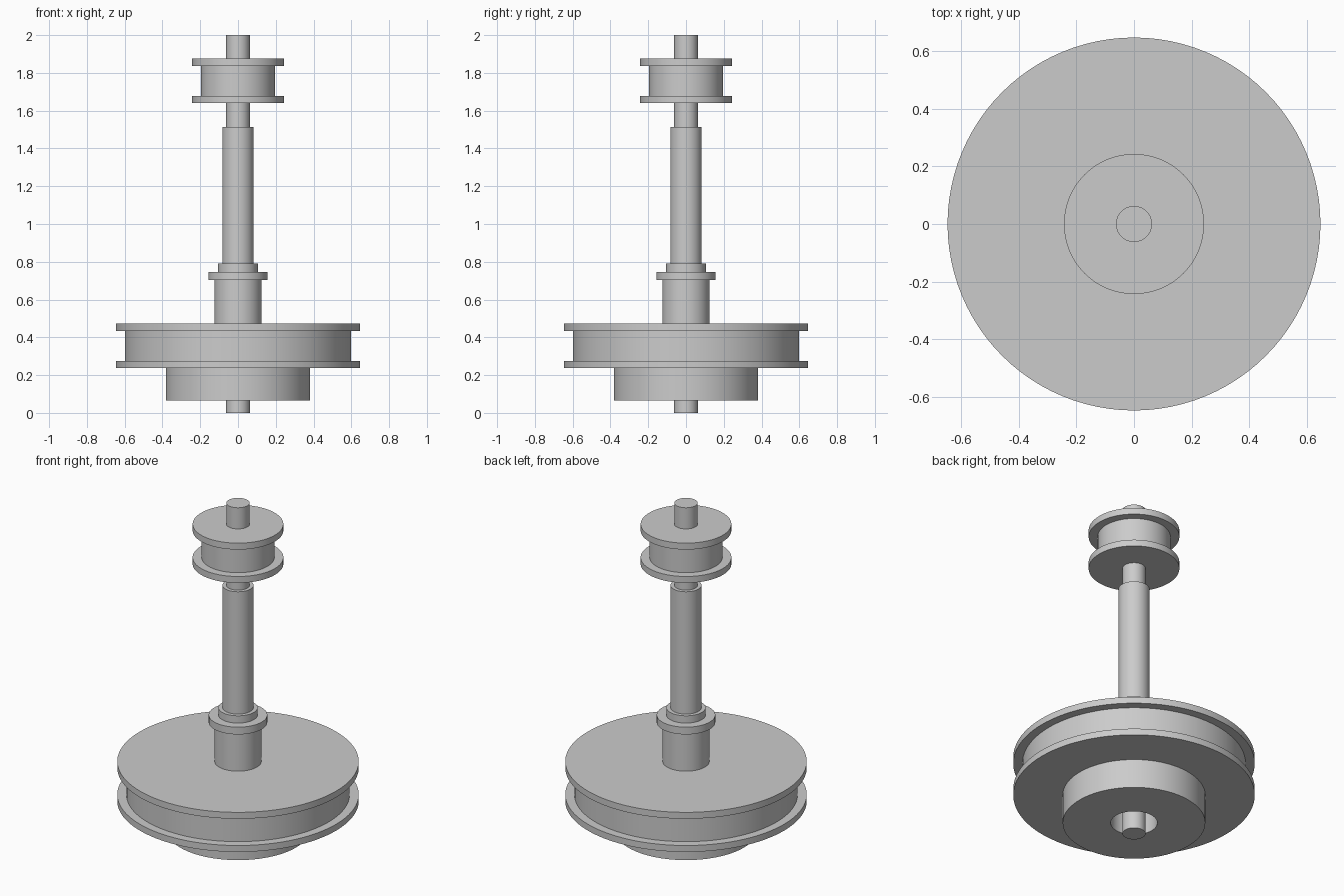
import bpy, bmesh, math

cube = bpy.data.objects.get("Cube")
if cube:
    bpy.data.objects.remove(cube, do_unlink=True)

SEGMENTS = 96

# One plain grey metal for the whole assembly
metal = bpy.data.materials.new("grey_metal")
metal.use_nodes = True
GREY = (0.6, 0.6, 0.6, 1.0)
metal.diffuse_color = GREY
metal.node_tree.nodes["Principled BSDF"].inputs["Base Color"].default_value = GREY


def lathe(name, profile):
    """Revolve a closed (radius, height) outline around the z axis."""
    bm = bmesh.new()
    verts = [bm.verts.new((r, 0, z)) for r, z in profile]
    edges = [bm.edges.new((a, b)) for a, b in zip(verts, verts[1:] + verts[:1])]
    bmesh.ops.spin(bm, geom=verts + edges, cent=(0, 0, 0), axis=(0, 0, 1),
                   angle=math.tau, steps=SEGMENTS, use_merge=False)
    bmesh.ops.remove_doubles(bm, verts=bm.verts, dist=1e-5)
    # Drop the part of the outline that lies on the axis
    on_axis = [e for e in bm.edges if not e.link_faces]
    bmesh.ops.delete(bm, geom=on_axis, context='EDGES')
    bmesh.ops.recalc_face_normals(bm, faces=bm.faces)
    mesh = bpy.data.meshes.new(name)
    bm.to_mesh(mesh)
    bm.free()
    mesh.materials.append(metal)
    obj = bpy.data.objects.new(name, mesh)
    bpy.context.collection.objects.link(obj)
    bpy.ops.object.select_all(action='DESELECT')
    obj.select_set(True)
    bpy.context.view_layer.objects.active = obj
    bpy.ops.object.shade_smooth_by_angle(angle=math.radians(30))
    return obj


def pulley(name, rim, core, z0, z1, flange):
    """Grooved wheel: two rims with a narrower core between them."""
    return lathe(name, [(0, z0), (rim, z0), (rim, z0 + flange), (core, z0 + flange),
                        (core, z1 - flange), (rim, z1 - flange), (rim, z1), (0, z1)])


# Central shaft running the full height
lathe("shaft", [(0, 0), (0.0625, 0), (0.0625, 2), (0, 2)])

# Lower drum with an open bore around the shaft
lathe("lower_drum", [(0.125, 0.066), (0.382, 0.066), (0.382, 0.24), (0.125, 0.24)])

# Large and small grooved wheels
pulley("large_pulley", 0.647, 0.598, 0.238, 0.472, 0.038)
pulley("small_pulley", 0.243, 0.195, 1.64, 1.875, 0.038)

# Flanged bushing on top of the large wheel
lathe("bushing", [(0, 0.47), (0.125, 0.47), (0.125, 0.704), (0.157, 0.704),
                  (0.157, 0.747), (0, 0.747)])

# Collar and long spacer sleeve
lathe("collar", [(0, 0.745), (0.105, 0.745), (0.105, 0.79), (0, 0.79)])
lathe("spacer_sleeve", [(0, 0.788), (0.083, 0.788), (0.083, 1.513), (0, 1.513)])
